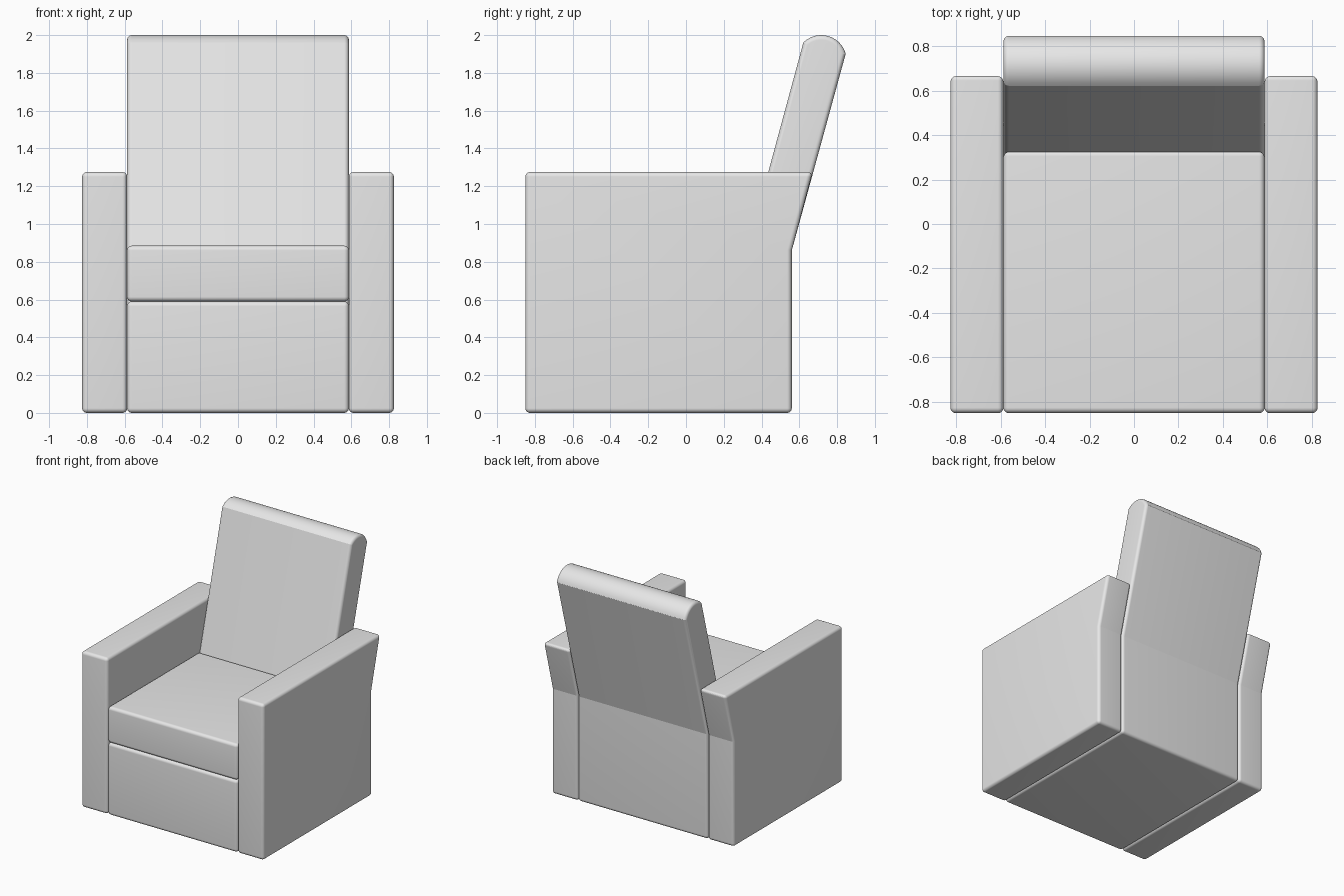
import bpy, bmesh, math

if "Cube" in bpy.data.objects:
    bpy.data.objects.remove(bpy.data.objects["Cube"], do_unlink=True)

grey = bpy.data.materials.new("grey_upholstery")
grey.use_nodes = True
grey.diffuse_color = (0.8, 0.8, 0.8, 1)
grey.node_tree.nodes["Principled BSDF"].inputs["Base Color"].default_value = (0.8, 0.8, 0.8, 1)

FRONT, REAR = -0.85, 0.56      # depth of the body
SEAM, SEAT_TOP, ARM_TOP = 0.59, 0.885, 1.275
INNER, OUTER = 0.587, 0.825    # inner and outer sides of the arms


def cushion(name, profile, x0, x1, radius=0.025):
    """Extrude a (y, z) profile from x0 to x1 and round its sharp outer edges."""
    bm = bmesh.new()
    face = bm.faces.new([bm.verts.new((x0, y, z)) for y, z in profile])
    ext = bmesh.ops.extrude_face_region(bm, geom=[face])
    for v in ext["geom"]:
        if isinstance(v, bmesh.types.BMVert):
            v.co.x = x1
    bmesh.ops.recalc_face_normals(bm, faces=bm.faces)
    edges = [e for e in bm.edges
             if e.is_convex and e.calc_face_angle() > math.radians(40)]
    bmesh.ops.bevel(bm, geom=edges, offset=radius, offset_type='OFFSET',
                    segments=8, profile=0.5, affect='EDGES', clamp_overlap=True)
    mesh = bpy.data.meshes.new(name)
    bm.to_mesh(mesh)
    bm.free()
    mesh.materials.append(grey)
    obj = bpy.data.objects.new(name, mesh)
    bpy.context.collection.objects.link(obj)
    bpy.ops.object.select_all(action='DESELECT')
    obj.select_set(True)
    bpy.context.view_layer.objects.active = obj
    bpy.ops.object.shade_smooth_by_angle(angle=math.radians(13))
    return obj


# Base and reclined backrest, with an arched top
cy, cz, r = 0.716, 1.866, 0.134
arch = [(cy + r * math.cos(math.radians(a)), cz + r * math.sin(math.radians(a)))
        for a in range(15, 136, 8)]
frame = [(FRONT, 0), (REAR, 0), (REAR, 0.86)] + arch + [(0.25, SEAM), (FRONT, SEAM)]
cushion("base_and_backrest", frame, -INNER, INNER)

# Seat cushion, slanted where it meets the backrest
cushion("seat_cushion",
        [(FRONT, SEAM), (0.25, SEAM), (0.33, SEAT_TOP), (FRONT, SEAT_TOP)],
        -INNER, INNER)

# Arms, leaning back with the backrest
arm = [(FRONT, 0), (REAR, 0), (REAR, 0.86), (0.67, ARM_TOP), (FRONT, ARM_TOP)]
cushion("left_arm", arm, INNER, OUTER)
cushion("right_arm", arm, -OUTER, -INNER)
